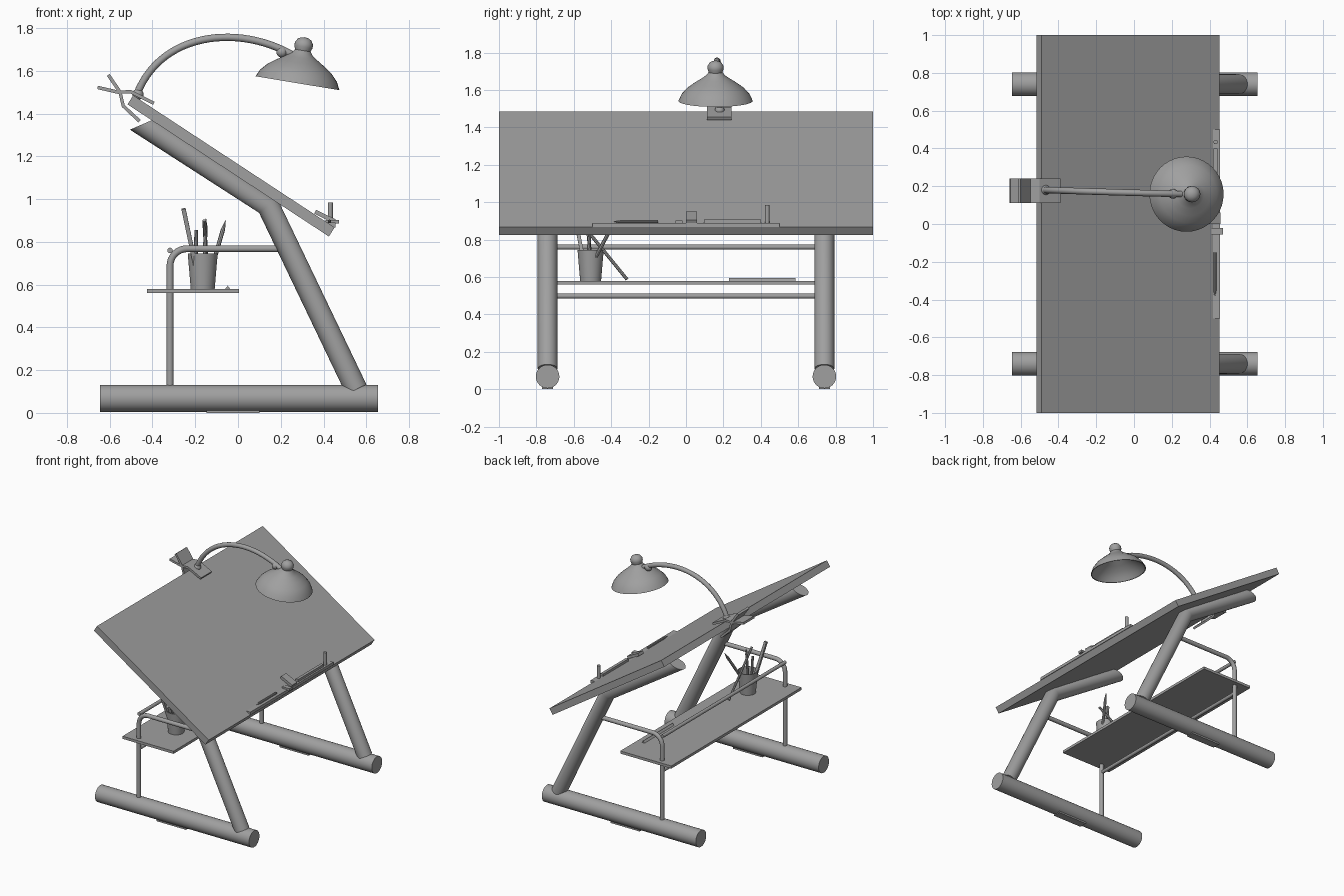
import bpy
import bmesh
from math import sin, cos, pi, radians
from mathutils import Vector, Matrix
from mathutils.geometry import interpolate_bezier

cube = bpy.data.objects.get("Cube")
if cube:
    bpy.data.objects.remove(cube)

grey = bpy.data.materials.new("plain grey")
grey.use_nodes = True
grey.diffuse_color = (0.35, 0.35, 0.35, 1)
grey.node_tree.nodes["Principled BSDF"].inputs["Base Color"].default_value = (0.35, 0.35, 0.35, 1)


def finish(name, bm, smooth=True):
    """Turn a bmesh into a named, coloured object."""
    bmesh.ops.recalc_face_normals(bm, faces=bm.faces)
    mesh = bpy.data.meshes.new(name)
    bm.to_mesh(mesh)
    bm.free()
    mesh.materials.append(grey)
    ob = bpy.data.objects.new(name, mesh)
    bpy.context.collection.objects.link(ob)
    if smooth:
        bpy.ops.object.select_all(action='DESELECT')
        ob.select_set(True)
        bpy.context.view_layer.objects.active = ob
        bpy.ops.object.shade_smooth_by_angle(angle=radians(35))
    return ob


def bridge(bm, a, b):
    for i in range(len(a)):
        j = (i + 1) % len(a)
        bm.faces.new((a[i], a[j], b[j], b[i]))


def sweep(name, points, radii, sides=24, end_normal=None):
    """Round tube along points, mitred at each bend."""
    pts = [Vector(p) for p in points]
    if not isinstance(radii, (list, tuple)):
        radii = [radii] * len(pts)
    bm = bmesh.new()
    rings = []
    dirs = [(q - p).normalized() for p, q in zip(pts, pts[1:])]
    side = dirs[0].orthogonal().normalized()
    for i, p in enumerate(pts):
        d = dirs[max(i - 1, 0)]
        n = (d + dirs[min(i, len(dirs) - 1)]).normalized()
        if i == len(pts) - 1 and end_normal:
            n = Vector(end_normal).normalized()
        side = (side - d * side.dot(d)).normalized()
        other = d.cross(side)
        ring = []
        for k in range(sides):
            a = 2 * pi * k / sides
            off = (side * cos(a) + other * sin(a)) * radii[i]
            ring.append(bm.verts.new(p + off - d * (off.dot(n) / d.dot(n))))
        rings.append(ring)
    for a, b in zip(rings, rings[1:]):
        bridge(bm, a, b)
    bm.faces.new(rings[0])
    bm.faces.new(rings[-1])
    return finish(name, bm)


def prism(name, outline, y0, y1):
    """Side outline in x and z, extruded along y."""
    bm = bmesh.new()
    a, b = [[bm.verts.new((x, y, z)) for x, z in outline] for y in (y0, y1)]
    bridge(bm, a, b)
    bm.faces.new(a)
    bm.faces.new(b)
    return finish(name, bm, False)


def block(name, x0, x1, y0, y1, z0, z1):
    return prism(name, [(x0, z0), (x1, z0), (x1, z1), (x0, z1)], y0, y1)


def strip(name, line, thick, y0, y1):
    """Bent plate that follows a line in x and z."""
    lower = []
    for i, p in enumerate(line):
        a, b = Vector(line[max(i - 1, 0)]), Vector(line[min(i + 1, len(line) - 1)])
        t = (b - a).normalized()
        lower.append(Vector(p) + Vector((t.y, -t.x)) * thick)
    return prism(name, list(line) + lower[::-1], y0, y1)


def lathe(name, profile, loc, tilt=0.0, steps=40):
    """Profile of radius and height turned about its axis."""
    bm = bmesh.new()
    vs = [bm.verts.new((r, 0, h)) for r, h in profile]
    es = [bm.edges.new(e) for e in zip(vs, vs[1:])]
    bmesh.ops.spin(bm, geom=vs + es, cent=(0, 0, 0), axis=(0, 0, 1), angle=2 * pi, steps=steps)
    bmesh.ops.remove_doubles(bm, verts=bm.verts, dist=0.0005)
    bm.transform(Matrix.Translation(loc) @ Matrix.Rotation(tilt, 4, 'Y'))
    return finish(name, bm)


def ball(name, loc, r):
    bm = bmesh.new()
    bmesh.ops.create_uvsphere(bm, u_segments=20, v_segments=12, radius=r,
                              matrix=Matrix.Translation(loc))
    return finish(name, bm)


def pencil(name, p, q, r):
    p, q = Vector(p), Vector(q)
    return sweep(name, [p, p.lerp(q, 0.86), q], [r, r, r * 0.12], 8)


# Slanted drawing board
prism("board", [(0.425, 0.825), (0.452, 0.867), (-0.49, 1.485), (-0.517, 1.443)], -1, 1)

# Side frames: foot, bent leg and thin shelf bracket
for side, y in (("left", 0.74), ("right", -0.74)):
    sweep(side + "_foot", [(-0.645, y, 0.068), (0.655, y, 0.068)], 0.063, 32)
    block(side + "_foot_pad", -0.147, 0.1, y - 0.03, y + 0.03, 0, 0.012)
    sweep(side + "_leg", [(0.553, y, 0.11), (0.14, y, 0.972), (-0.447, y, 1.35)],
          0.053, 32, end_normal=(-0.4, 0, 0.92))
    bend = [(-0.238 - 0.08 * cos(a), y, 0.688 + 0.08 * sin(a))
            for a in [pi / 2 * k / 8 for k in range(9)]]
    sweep(side + "_bracket", [(-0.318, y, 0.1)] + bend + [(0.235, y, 0.768)], 0.016, 16)

# Cross rods and shelf
for name, z in (("upper_rod", 0.76), ("lower_rod", 0.498)):
    sweep(name, [(-0.318, -0.74, z), (-0.318, 0.74, z)], 0.013, 16)
block("shelf", -0.425, 0.005, -0.785, 0.785, 0.56, 0.58)
prism("triangular_scale", [(-0.06, 0.58), (-0.037, 0.58), (-0.048, 0.595)], 0.23, 0.585)

# Pencil cup and its contents
lathe("cup", [(0, 0), (0.056, 0), (0.07, 0.165), (0.064, 0.165), (0.051, 0.008), (0, 0.008)],
      (-0.165, -0.51, 0.58))
sweep("cup_ruler", [(-0.18, -0.53, 0.6), (-0.255, -0.6, 0.955)], 0.014, 4)
sweep("cup_brush", [(-0.2, -0.5, 0.6), (-0.195, -0.525, 0.855)], 0.009, 8)
pencil("cup_pencil_straight", (-0.16, -0.53, 0.6), (-0.15, -0.51, 0.91), 0.009)
pencil("cup_pencil_tilted", (-0.145, -0.54, 0.6), (-0.058, -0.38, 0.9), 0.01)
sweep("leaning_pencil", [(-0.14, -0.315, 0.587), (-0.158, -0.57, 0.9)], 0.009, 8)

# Ledge on the low edge of the board, with drawing tools
block("ledge", 0.41, 0.455, -0.5, 0.5, 0.868, 0.89)
block("ledge_ruler", 0.42, 0.442, 0.095, 0.4, 0.889, 0.908)
sweep("upright_pen", [(0.432, 0.434, 0.88), (0.432, 0.434, 0.985)], 0.012, 12)
strip("eraser", [(0.365, 0.95), (0.457, 0.905)], 0.02, 0, 0.06)
block("sharpener", 0.41, 0.472, -0.055, -0.02, 0.885, 0.903)
pencil("ledge_pencil", (0.428, -0.15, 0.896), (0.428, -0.385, 0.896), 0.008)

# Lamp clip gripping the high edge
strip("clip_upper_jaw", [(-0.655, 1.53), (-0.56, 1.508), (-0.5, 1.51), (-0.39, 1.455)],
      0.016, 0.112, 0.242)
strip("clip_lower_jaw", [(-0.6, 1.585), (-0.545, 1.505), (-0.53, 1.44), (-0.455, 1.37)],
      0.016, 0.112, 0.242)

# Lamp arm and its joints
arm = interpolate_bezier(Vector((-0.475, 0.18, 1.485)), Vector((-0.36, 0.176, 1.79)),
                         Vector((0.02, 0.164, 1.82)), Vector((0.27, 0.158, 1.665)), 28)
sweep("lamp_arm", arm, 0.017, 16)
ball("arm_base_joint", (-0.468, 0.18, 1.49), 0.026)
ball("arm_shade_joint", (0.205, 0.16, 1.688), 0.026)

# Tilted hollow lamp shade with a knob
outer = [(0.199, 0), (0.182, 0.035), (0.152, 0.068), (0.113, 0.096), (0.075, 0.12),
         (0.05, 0.138), (0.037, 0.155), (0.043, 0.173), (0.043, 0.188),
         (0.032, 0.207), (0.016, 0.215), (0, 0.218)]
inner = [(r - 0.006, max(h - 0.006, 0)) for r, h in outer[:6]]
lathe("lamp_shade", [(0, 0.13)] + inner[::-1] + outer, (0.278, 0.158, 1.542), radians(9.4))
